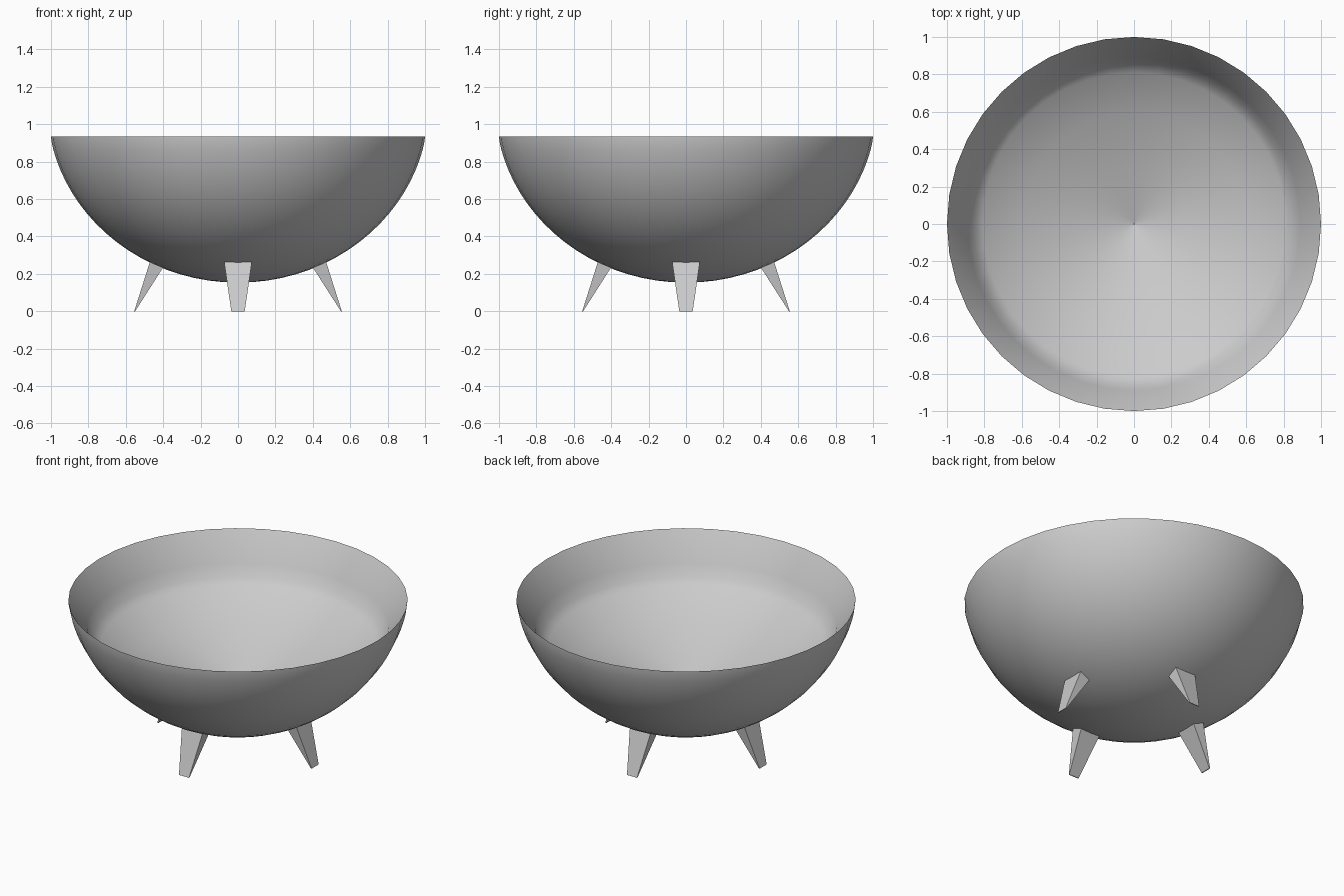
import bpy, bmesh, math
from mathutils import Matrix, Vector

if "Cube" in bpy.data.objects:
    bpy.data.objects.remove(bpy.data.objects["Cube"])

SIDES = 40


def make_object(name, bm, smooth=False):
    me = bpy.data.meshes.new(name)
    bm.to_mesh(me)
    bm.free()
    for p in me.polygons:
        p.use_smooth = smooth
    ob = bpy.data.objects.new(name, me)
    bpy.context.collection.objects.link(ob)
    return ob


def lathe(name, profile):
    """Revolve an (r, z) profile around z; listed so the normals face outward."""
    bm = bmesh.new()
    rings = []
    for r, z in profile:
        rings.append([bm.verts.new((r * math.cos(2 * math.pi * i / SIDES),
                                    r * math.sin(2 * math.pi * i / SIDES), z))
                      for i in range(SIDES)])
    for a, b in zip(rings, rings[1:]):
        for i in range(SIDES):
            j = (i + 1) % SIDES
            bm.faces.new((a[i], a[j], b[j], b[i]))
    return make_object(name, bm, smooth=True)


# Bowl outside: between a sphere section and an ellipse, upright at the rim
def outer_point(t):
    r = max(0.002, math.sin(t))
    sphere = 1.184 - math.sqrt(1.031 ** 2 - r * r)
    ellipse = 0.935 - 0.782 * math.cos(t)
    return r, 0.7 * sphere + 0.3 * ellipse


outer = [outer_point(math.pi / 2 * i / 20) for i in range(20)] + [(1.0, 0.935)]
lathe("bowl_outside", outer)

# Bowl inside: sloping wall and dished floor, meeting the outside in a sharp rim
lathe("bowl_inside", [(1.0, 0.935), (0.89, 0.76), (0.86, 0.68), (0.81, 0.64),
                      (0.6, 0.53), (0.3, 0.415), (0.002, 0.33)])


# Legs: splayed wedges, wide and deep at the top, thin at the foot
def leg(name, angle):
    bm = bmesh.new()
    rot = Matrix.Rotation(angle, 3, 'Z')

    def ring(r_out, r_in, half, z):
        pts = [(r_out, -half, z), (r_out, half, z), (r_in, half, z), (r_in, -half, z)]
        return [bm.verts.new(rot @ Vector(p)) for p in pts]

    foot = ring(0.555, 0.55, 0.036, 0.0)
    top = ring(0.458, 0.355, 0.08, 0.305)
    bm.faces.new(foot)
    bm.faces.new(top)
    for i in range(4):
        j = (i + 1) % 4
        bm.faces.new((foot[i], foot[j], top[j], top[i]))
    bmesh.ops.recalc_face_normals(bm, faces=bm.faces)
    make_object(name, bm)


for i, side in enumerate(("right", "back", "left", "front")):
    leg(side + "_leg", i * math.pi / 2)
